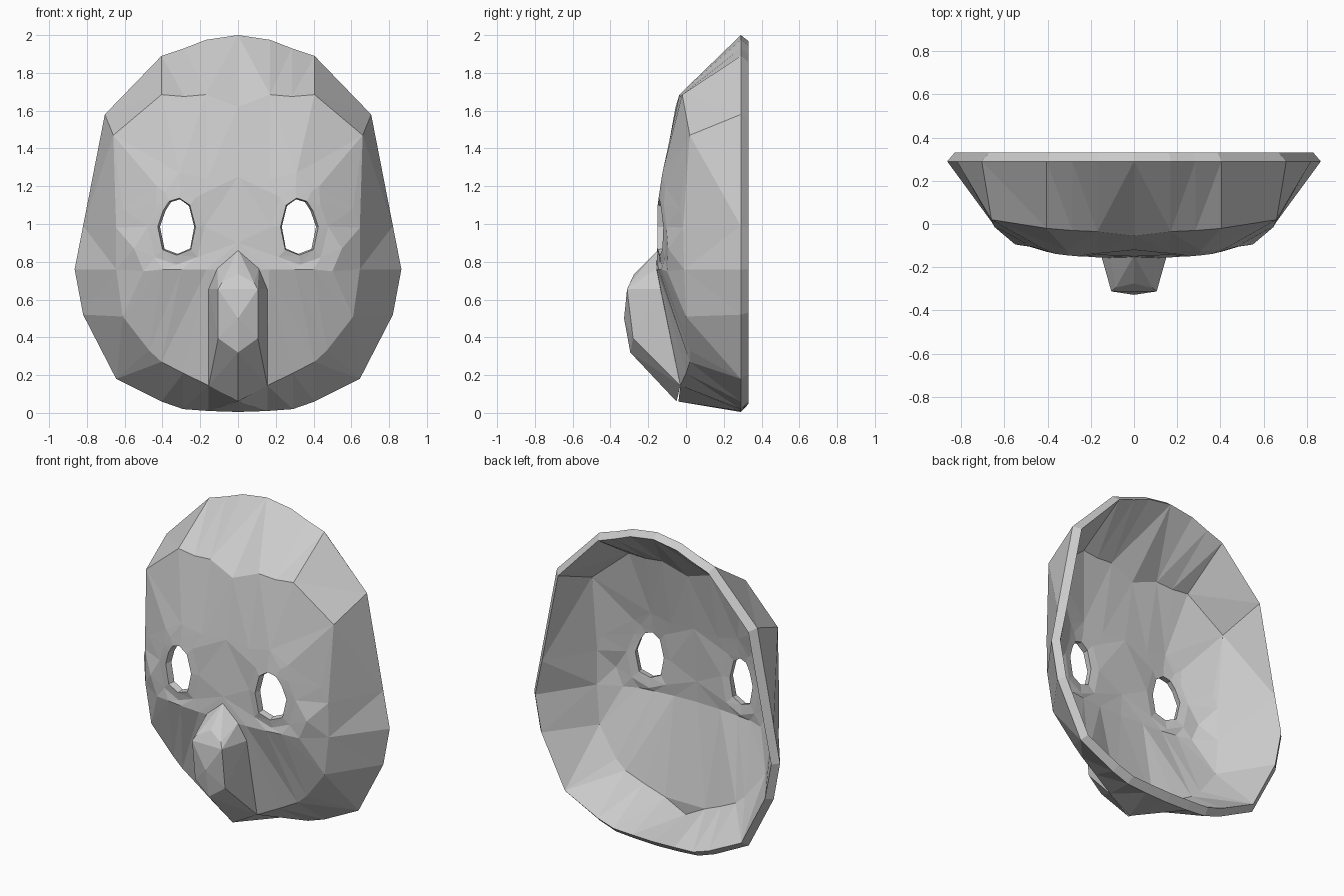
import bpy, bmesh
from mathutils import Vector
from mathutils.geometry import delaunay_2d_cdt

if "Cube" in bpy.data.objects:
    bpy.data.objects.remove(bpy.data.objects["Cube"])

THICK = 0.042
RIM_Y, BACK_Y = 0.29, 0.33

# half outlines from top centre to bottom centre: (x, z) and (x, z, y)
rim = [(0, 2), (.17, 1.975), (.285, 1.93), (.405, 1.89), (.705, 1.58), (.82, .99), (.865, .76),
       (.82, .52), (.645, .18), (.405, .06), (.29, .02), (.155, .01), (0, .005)]
rim = [(x, z, RIM_Y) for x, z in rim]
brow_to_chin = [(0, 1.62, -.055), (.17, 1.685, -.035), (.285, 1.675, -.03), (.405, 1.685, -.02),
                (.66, 1.47, .02), (.645, .98, -.015), (.645, .76, -.01), (.61, .51, 0),
                (.47, .33, .02), (.405, .27, .02), (.29, .21, 0), (.155, .145, -.03), (0, .06, -.04)]
# eye opening and its flat surround
eye = [(.31, 1.137, -.145), (.365, 1.12, -.138), (.397, 1.07, -.13), (.425, .985, -.12),
       (.4, .865, -.125), (.325, .835, -.14), (.25, .865, -.15), (.225, .985, -.15), (.255, 1.1, -.15)]
surround = [(.32 + (x - .32) * 1.5, .98 + (z - .98) * 1.35, y + .008 + .08 * max(0, x - .33))
            for x, z, y in eye]
# remaining points of the face: forehead, bridge, cheeks
face_points = [(.165, 1.24, -.125), (.31, 1.27, -.125), (.43, 1.2, -.11), (.61, 1.08, -.03),
               (.55, .87, -.095), (.5, .75, -.1), (.165, .76, -.155), (.3, .76, -.145),
               (.4, .76, -.13)]
centre_points = [(0, 1.25, -.12), (0, .9, -.15), (0, .76, -.16)]


def flip(p):
    return (-p[0], p[1], p[2])


def make_object(name, bm):
    bmesh.ops.recalc_face_normals(bm, faces=bm.faces)
    mesh = bpy.data.meshes.new(name)
    bm.to_mesh(mesh)
    bm.free()
    ob = bpy.data.objects.new(name, mesh)
    bpy.context.collection.objects.link(ob)
    return ob


# mask shell: triangulate the front, keeping the creases as edges
pts, edges = [], []


def add_loop(half, closed=False):
    loop = half if closed else half + [flip(p) for p in half[-2:0:-1]]
    s, n = len(pts), len(loop)
    pts.extend(loop)
    edges.extend((s + i, s + (i + 1) % n) for i in range(n))
    return n


n = add_loop(rim)
add_loop(brow_to_chin)
edges += [(i, n + i) for i in range(n)]
for loop in (surround, eye):
    s, k = len(pts), len(loop)
    add_loop(loop, True)
    add_loop([flip(p) for p in loop], True)
    if loop is eye:
        edges += [(s + i, s - 2 * k + i) for i in range(2 * k)]
pts += face_points + [flip(p) for p in face_points] + centre_points

cv, _, cf, orig, _, _ = delaunay_2d_cdt([Vector(p[:2]) for p in pts], edges, [], 1, 1e-5)


def in_eye(x, z):
    x, inside = abs(x), False
    for a, b in zip(eye, eye[1:] + eye[:1]):
        if (a[1] > z) != (b[1] > z) and x < a[0] + (z - a[1]) / (b[1] - a[1]) * (b[0] - a[0]):
            inside = not inside
    return inside


bm = bmesh.new()
outer = []
for co, o in zip(cv, orig):
    y = pts[o[0]][2] if o else 0
    outer.append(bm.verts.new((co.x, y, co.y)))
for f in cf:
    c = sum((cv[i] for i in f), Vector((0, 0))) / len(f)
    if not in_eye(c.x, c.y):
        bm.faces.new([outer[i] for i in f])
for f in bm.faces:
    f.normal_update()
    if f.normal.y > 0:
        f.normal_flip()
bm.normal_update()

# inner skin, flat back edge and eye walls
front = list(bm.faces)
border = [e for e in bm.edges if e.is_boundary]
inner = {}
for v in outer:
    p = v.co - v.normal * THICK * min(v.calc_shell_factor(), 1.3)
    if v.co.y > RIM_Y - .001:
        p.y = BACK_Y
    inner[v] = p
inner = {v: bm.verts.new(p) for v, p in inner.items()}
for f in front:
    bm.faces.new([inner[v] for v in reversed(f.verts)])
for e in border:
    a, b = e.verts
    bm.faces.new((a, b, inner[b], inner[a]))
make_object("mask_shell", bm)

# faceted nose
nose = [(.11, -.155, .765), (.155, -.135, .655), (.155, -.03, .145), (.085, -.295, .69),
        (.105, -.312, .655), (.105, -.28, .395)]
ridge = [(0, -.145, .865), (0, -.275, .735), (0, -.328, .5), (0, -.295, .32), (0, -.05, .06)]
bm = bmesh.new()
for p in nose + [flip(p) for p in nose] + ridge:
    bm.verts.new(p)
bmesh.ops.convex_hull(bm, input=bm.verts)
make_object("nose", bm)
